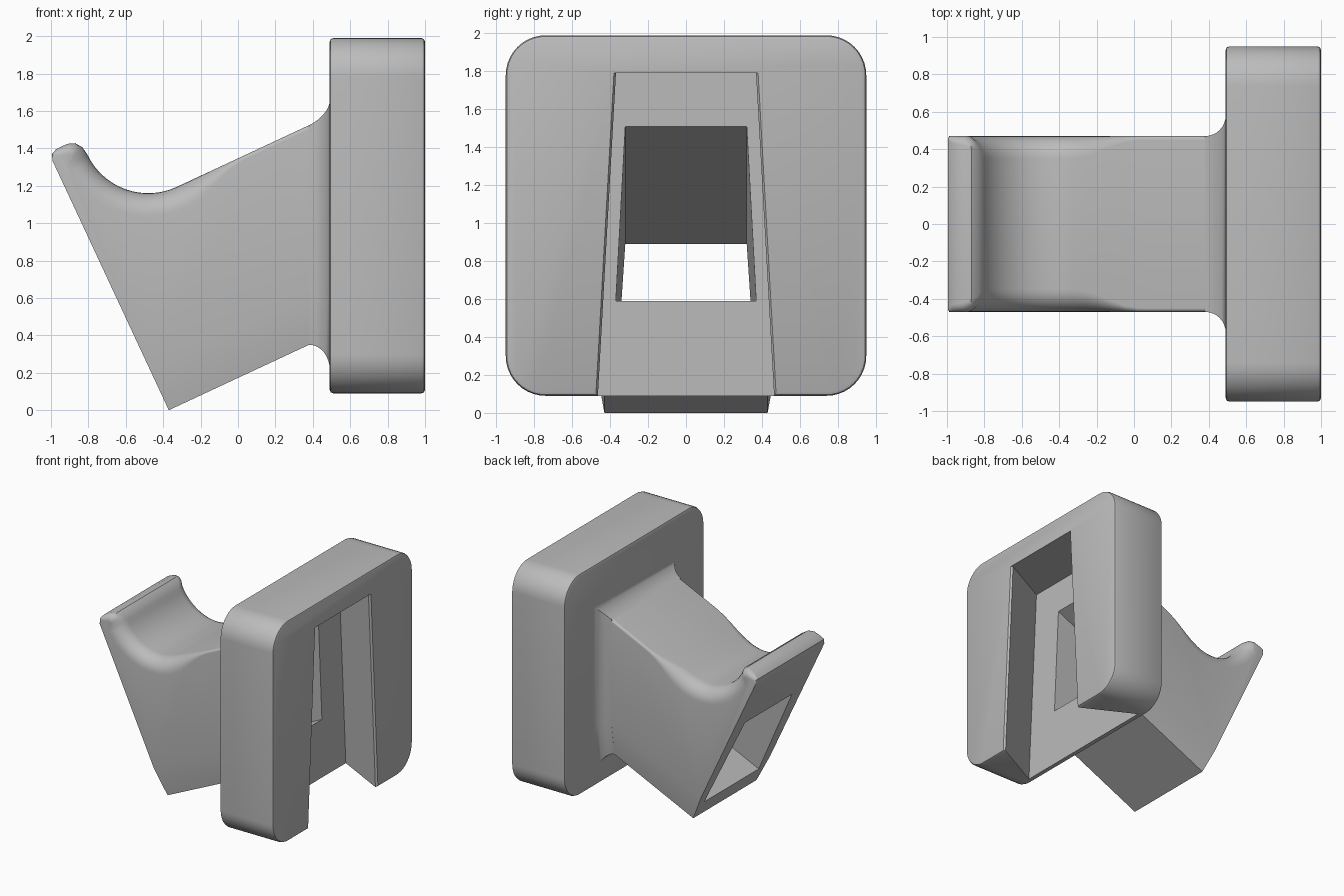
import bpy, bmesh, math
from mathutils import Vector

cube = bpy.data.objects.get("Cube")
if cube:
    bpy.data.objects.remove(cube, do_unlink=True)

grey = bpy.data.materials.new("plain_grey")
grey.use_nodes = True
grey.diffuse_color = (0.5, 0.5, 0.5, 1)
grey.node_tree.nodes["Principled BSDF"].inputs["Base Color"].default_value = (0.5, 0.5, 0.5, 1)

TILT = math.radians(25)
C, S = math.cos(TILT), math.sin(TILT)
HEEL = -0.37          # x of the arm's lowest corner
HALF, FOOT, STRIP = 0.47, 0.43, 0.24


def arm_point(u, v, y):
    """Point in the tilted arm frame: u along the arm, v across it."""
    return Vector((HEEL + C * u - S * v, y, S * u + C * v))


def u_at(x, v):
    return (x - HEEL + S * v) / C


def make(name, bm):
    bmesh.ops.recalc_face_normals(bm, faces=bm.faces)
    mesh = bpy.data.meshes.new(name)
    bm.to_mesh(mesh)
    bm.free()
    mesh.materials.append(grey)
    obj = bpy.data.objects.new(name, mesh)
    bpy.context.collection.objects.link(obj)
    return obj


def hull(name, points):
    bm = bmesh.new()
    for p in points:
        bm.verts.new(p)
    bmesh.ops.convex_hull(bm, input=bm.verts)
    bmesh.ops.dissolve_limit(bm, angle_limit=0.01, verts=bm.verts, edges=bm.edges)
    obj = make(name, bm)
    obj.hide_render = True
    return obj


def activate(obj):
    bpy.ops.object.select_all(action='DESELECT')
    obj.select_set(True)
    bpy.context.view_layer.objects.active = obj


def cut(obj, cutter):
    activate(obj)
    mod = obj.modifiers.new("cut", 'BOOLEAN')
    mod.operation, mod.solver, mod.object = 'DIFFERENCE', 'EXACT', cutter
    bpy.ops.object.modifier_apply(modifier=mod.name)


# Square wall plate with rounded corners and a fine edge round
bm = bmesh.new()
bmesh.ops.create_cube(bm, size=1)
for v in bm.verts:
    v.co = Vector((0.745 + 0.51 * v.co.x, 1.9 * v.co.y, 1.04 + 1.9 * v.co.z))
corners = [e for e in bm.edges if abs(e.verts[0].co.x - e.verts[1].co.x) > 0.1]
bmesh.ops.bevel(bm, geom=corners, offset=0.21, segments=10, profile=0.5, affect='EDGES')
rims = [e for e in bm.edges if abs(e.verts[0].co.x - e.verts[1].co.x) < 0.01]
bmesh.ops.bevel(bm, geom=rims, offset=0.02, segments=2, profile=0.5, affect='EDGES')
plate = make("wall_plate", bm)

# Arm outline from the lip, round the cradle and up the slope: u, v, edge radius
line = [(0, 1.47, 0.01), (0.012, 1.505, 0.02), (0.045, 1.52, 0.04), (0.11, 1.52, 0.05),
        (0.15, 1.505, 0.07), (0.175, 1.47, 0.09)]
for i in range(17):
    a = math.pi * (1 + i / 32)
    line.append((0.543 + 0.36 * math.cos(a), 1.424 + 0.36 * math.sin(a), 0.12))
top_v = 1.064
end_u = u_at(0.5, top_v)
for i in range(1, 13):
    u = 0.543 + (end_u - 0.543) * i / 12
    t = min(1, (u - 0.543) / 0.4)
    line.append((u, top_v, 0.12 - 0.1 * t * t * (3 - 2 * t)))

bm = bmesh.new()
rows = []
STEPS = 7
for i, (u, v, r) in enumerate(line):
    if i in (0, len(line) - 1):
        nu, nv = 0, 1
    else:
        du, dv = line[i + 1][0] - line[i - 1][0], line[i + 1][1] - line[i - 1][1]
        size = math.hypot(du, dv)
        nu, nv = -dv / size, du / size
    side = []
    for k in range(STEPS + 1):
        a = math.pi / 2 * k / STEPS
        drop = r * (1 - math.cos(a))
        side.append((u - nu * drop, v - nv * drop, HALF - r + r * math.sin(a)))
    row = [(p, q, y) for p, q, y in reversed(side)] + [(p, q, -y) for p, q, y in side]
    rows.append([bm.verts.new(arm_point(*p)) for p in row])
for a, b in zip(rows, rows[1:]):
    for j in range(len(a) - 1):
        bm.faces.new((a[j], a[j + 1], b[j + 1], b[j]))
# Lower sides, underside and both ends
low = {}
for s in (1, -1):
    low[s] = [bm.verts.new(arm_point(*p)) for p in (
        (0, STRIP, s * HALF), (0, 0, s * FOOT),
        (u_at(0.5, 0), 0, s * FOOT), (u_at(0.5, STRIP), STRIP, s * HALF))]
    edge = [row[0 if s > 0 else -1] for row in rows]
    bm.faces.new(edge + [low[s][3], low[s][0]])
    bm.faces.new(low[s])
l, r = low[1], low[-1]
bm.faces.new((l[1], l[2], r[2], r[1]))
bm.faces.new(rows[0] + [r[0], r[1], l[1], l[0]])
bm.faces.new(rows[-1] + [r[3], r[2], l[2], l[3]])
arm = make("cradle_arm", bm)

# Flared collar where the arm meets the plate
bm = bmesh.new()
rings = []
COVE = 0.11
for i in range(10):
    a = math.pi / 2 * min(i, 8) / 8
    x = 0.5 if i == 9 else 0.49 - COVE * (1 - math.sin(a))
    off = COVE * (1 - math.cos(a))
    base = math.tan(TILT) * (0.38 - HEEL)
    peak = math.tan(TILT) * (x - HEEL) + top_v / C + 0.7 * off
    half = [(HALF + off, peak), (HALF + off, base + 0.26), (FOOT + off, base - 1.2 * off)]
    loop = half + [(-y, z) for y, z in reversed(half)]
    rings.append([bm.verts.new((x, y, z)) for y, z in loop])
for a, b in zip(rings, rings[1:]):
    for j in range(6):
        k = (j + 1) % 6
        bm.faces.new((a[j], a[k], b[k], b[j]))
bm.faces.new(rings[0])
bm.faces.new(rings[-1])
collar = make("arm_collar", bm)


# Tapered dovetail slot, open at the bottom, with a softened mouth
def slot(name, x0, grow0, x1, grow1):
    pts = []
    for z, w in ((-0.1, 0.466), (1.79, 0.36)):
        for s in (1, -1):
            pts += [(x0, s * (w + grow0), z), (x1, s * (w + grow1), z)]
    return hull(name, pts)


dovetail = slot("dovetail_cutter", 0.54, 0.24, 1.03, -0.015)
mouth = slot("mouth_cutter", 0.97, 0.0, 1.03, 0.04)

# Tunnel through the arm and the slot floor
tunnel = hull("tunnel_cutter", [arm_point(u, v, s * w) for u in (-0.1, 1.5)
                                for v, w in ((0.15, 0.37), (0.983, 0.32)) for s in (1, -1)])

cut(plate, dovetail)
cut(plate, mouth)
for part in (plate, arm, collar):
    cut(part, tunnel)
    activate(part)
    bpy.ops.object.shade_smooth_by_angle(angle=math.radians(32))
for helper in (dovetail, mouth, tunnel):
    bpy.data.objects.remove(helper, do_unlink=True)
